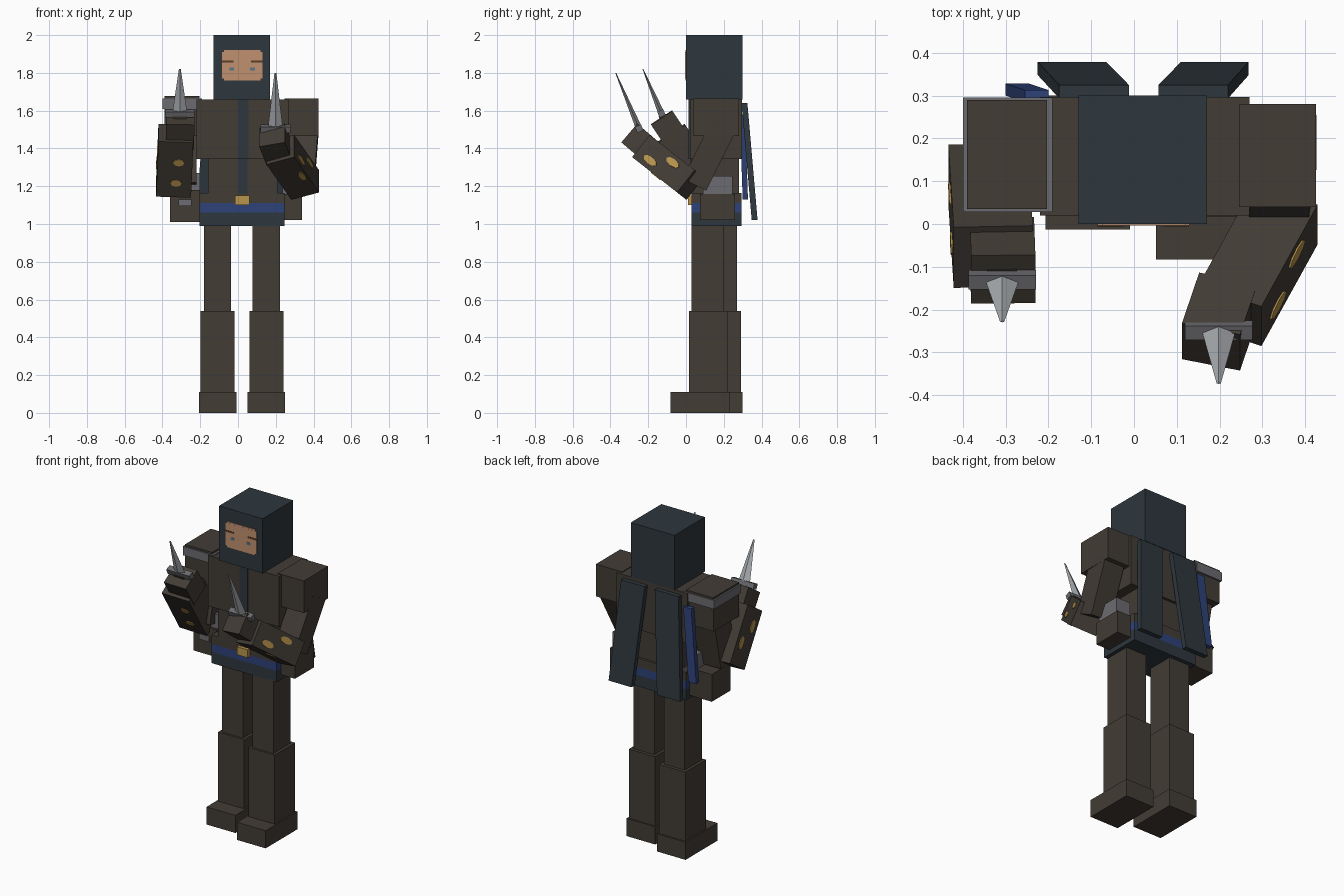
import bpy, bmesh, math
from mathutils import Vector, Matrix

if "Cube" in bpy.data.objects:
    bpy.data.objects.remove(bpy.data.objects["Cube"])


def mat(name, col):
    m = bpy.data.materials.new(name)
    m.diffuse_color = (*col, 1)
    m.use_nodes = True
    m.node_tree.nodes["Principled BSDF"].inputs["Base Color"].default_value = m.diffuse_color
    return m


BROWN = mat("leather_brown", (.055, .045, .036))
NAVY = mat("dark_navy", (.027, .038, .047))
BLUE = mat("sash_blue", (.028, .055, .19))
GREY = mat("iron_grey", (.15, .15, .165))
STEEL = mat("blade_steel", (.40, .42, .44))
SKIN = mat("skin", (.53, .28, .16))
GOLD = mat("gold", (.48, .30, .075))
DARK = mat("brow_brown", (.10, .045, .02))
EYE = mat("eye_blue", (.10, .18, .24))


def finish(name, bm, material, matrix=None):
    bmesh.ops.recalc_face_normals(bm, faces=bm.faces)
    if matrix:
        bm.transform(matrix)
    me = bpy.data.meshes.new(name)
    bm.to_mesh(me)
    bm.free()
    me.materials.append(material)
    ob = bpy.data.objects.new(name, me)
    bpy.context.collection.objects.link(ob)
    return ob


def box(name, x, y, z, material, matrix=None):
    """Box given by its (min, max) range on each axis."""
    bm = bmesh.new()
    bmesh.ops.create_cube(bm, size=1)
    for v in bm.verts:
        v.co = [(r[0] + r[1]) / 2 + c * (r[1] - r[0]) for r, c in zip((x, y, z), v.co)]
    return finish(name, bm, material, matrix)


def frame(center, direction):
    """Frame whose z follows direction and whose x stays close to world x."""
    d = Vector(direction).normalized()
    x = (Vector((1, 0, 0)) - d * d.x).normalized()
    m = Matrix((x, d.cross(x), d)).transposed().to_4x4()
    m.translation = center
    return m


def limb(name, center, direction, size, material):
    return box(name, *[(-s / 2, s / 2) for s in size], material, frame(center, direction))


def slat(name, top, bottom, ytop, ybot, ztop, zbot, thick, material):
    """Slanted hanging strip; top and bottom are x ranges."""
    bm = bmesh.new()
    rings = []
    for (a, b), y, z in ((top, ytop, ztop), (bottom, ybot, zbot)):
        rings.append([bm.verts.new(p) for p in
                      ((a, y, z), (b, y, z), (b, y + thick, z), (a, y + thick, z))])
    for r in rings:
        bm.faces.new(r)
    for i in range(4):
        j = (i + 1) % 4
        bm.faces.new((rings[0][i], rings[0][j], rings[1][j], rings[1][i]))
    return finish(name, bm, material)


# Head and face
box("hood", (-.13, .17), (0, .30), (1.66, 2.0), NAVY)
box("face_wide", (-.085, .13), (-.004, .01), (1.77, 1.91), SKIN)
box("face_tall", (-.075, .12), (-.0035, .01), (1.76, 1.92), SKIN)
for side in (-1, 1):
    cx = .022 + side * .055
    box("eye", (cx - .013, cx + .013), (-.006, 0), (1.812, 1.828), EYE)
    cx = .022 + side * .077
    box("brow", (cx - .03, cx + .03), (-.006, 0), (1.855, 1.865), DARK)

# Torso, chest stripe, belt
box("chest", (-.22, .27), (.02, .297), (1.345, 1.66), BROWN)
box("waist", (-.16, .21), (.03, .28), (1.15, 1.35), BROWN)
box("chest_stripe", (0, .055), (.014, .022), (1.345, 1.66), NAVY)
box("waist_stripe", (0, .05), (.024, .034), (1.16, 1.345), NAVY)
for name, z, m in (("belt", (1.11, 1.165), BROWN), ("sash", (1.06, 1.11), BLUE),
                   ("hip", (.99, 1.06), NAVY)):
    box(name, (-.205, .245), (.03, .295), z, m)
box("buckle", (-.015, .06), (.01, .04), (1.10, 1.15), GOLD)

# Legs, one set slightly ahead of the other
for side, cx, dy in (("left", -.108, .07), ("right", .15, 0)):
    for part, w, y, z in (("thigh", .072, (.03, .20), (.53, 1.0)),
                          ("shin", .09, (.017, .22), (.10, .54)),
                          ("boot", .099, (-.083, .23), (0, .11))):
        box(f"{side}_{part}", (cx - w, cx + w), (y[0] + dy, y[1] + dy), z, BROWN)

# Shoulder pads
box("right_pad", (.245, .425), (.04, .28), (1.465, 1.665), BROWN)
box("left_pad", (-.39, -.21), (.035, .285), (1.465, 1.655), BROWN)
box("left_pad_rim", (-.40, -.19), (.028, .295), (1.61, 1.665), GREY)
box("left_pad_top", (-.39, -.203), (.035, .29), (1.65, 1.677), BROWN)

# Hip pouches
box("right_pouch", (.24, .34), (.075, .26), (1.02, 1.16), BROWN)
box("right_pouch_case", (.235, .335), (.09, .245), (1.15, 1.255), GREY)
box("left_pouch", (-.36, -.20), (.075, .26), (1.01, 1.18), BROWN)
box("left_pouch_case", (-.25, -.20), (.09, .245), (1.17, 1.27), GREY)
box("left_pouch_clasp", (-.315, -.245), (.067, .08), (1.095, 1.13), GREY)

# Back strips and scarf end
slat("left_cape", (-.175, -.012), (-.225, -.065), .294, .348, 1.64, 1.02, .031, NAVY)
slat("right_cape", (.057, .22), (.11, .268), .294, .348, 1.64, 1.02, .031, NAVY)
slat("scarf_end", (-.255, -.20), (-.30, -.245), .285, .30, 1.58, 1.13, .028, BLUE)


def spot(name, arm, face, half, along, across, rx, rz):
    """Thin gold oval on one side of a forearm; face is '+x', '-x' or '-y'."""
    bm = bmesh.new()
    bmesh.ops.create_cone(bm, cap_ends=True, segments=8, radius1=1, radius2=1, depth=.008)
    bm.transform(Matrix.Diagonal((rx, rz, 1, 1)))
    turn = {"+x": Matrix.Rotation(math.pi / 2, 4, 'Z'),
            "-x": Matrix.Rotation(-math.pi / 2, 4, 'Z'), "-y": Matrix()}[face]
    m = arm @ turn @ Matrix.Translation((across, -half, along)) @ Matrix.Rotation(math.pi / 2, 4, 'X')
    finish(name, bm, GOLD, m)


# Arms: upper arm, forearm with ornaments, hand
limb("right_upper_arm", (.345, .12, 1.36), (.02, .13, .26), (.14, .14, .33), BROWN)
limb("left_upper_arm", (-.295, .145, 1.36), (0, .06, .28), (.15, .15, .32), BROWN)
RF = ((.29, -.095, 1.30), (-.13, -.235, .185))
LF = ((-.335, .02, 1.335), (.035, -.55, .83))
limb("right_forearm", *RF, (.16, .15, .33), BROWN)
limb("left_forearm", *LF, (.185, .17, .35), BROWN)
limb("right_hand", (.20, -.228, 1.42), (-.08, -.235, .2), (.14, .13, .16), BROWN)
limb("left_hand", (-.307, -.085, 1.497), (.02, -.55, .83), (.15, .135, .16), BROWN)

rf, lf = frame(*RF), frame(*LF)
for along, across in ((.07, -.03), (-.04, .035)):
    spot("right_arm_mark", rf, "+x", .08, along, across, .02, .045)
    spot("left_arm_mark", lf, "-x", .0925, along, -across, .02, .04)
spot("right_arm_mark", rf, "-y", .075, .0, .055, .016, .035)
for along, across in ((.045, .02), (-.085, .01)):
    spot("left_arm_mark", lf, "-y", .085, along, across, .03, .022)


# Daggers
def dagger(side, base, tip):
    b, t = Vector(base), Vector(tip)
    d = t - b
    limb(side + "_grip", b - d.normalized() * .05, d, (.07, .04, .08), BROWN)
    limb(side + "_guard", b, d, (.158, .035, .034), GREY)
    bm = bmesh.new()
    bmesh.ops.create_cone(bm, cap_ends=True, segments=4, radius1=.04, radius2=.005, depth=d.length)
    bm.transform(Matrix.Diagonal((1, .42, 1, 1)))
    finish(side + "_blade", bm, STEEL, frame((b + t) / 2, d))


dagger("right", (.198, -.248, 1.505), (.198, -.372, 1.80))
dagger("left", (-.308, -.13, 1.585), (-.308, -.228, 1.82))
